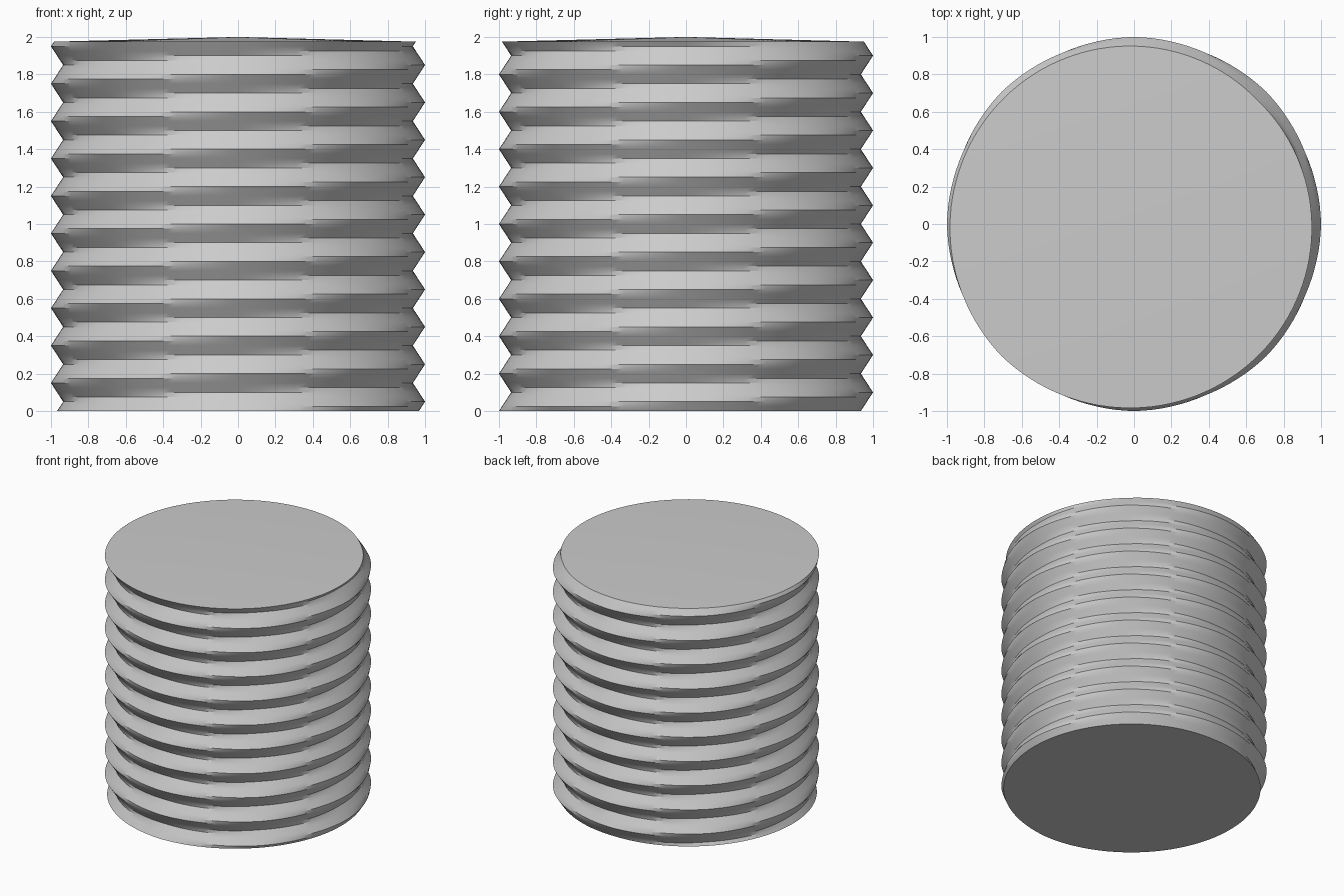
import bpy
import bmesh
import math

if "Cube" in bpy.data.objects:
    bpy.data.objects.remove(bpy.data.objects["Cube"], do_unlink=True)

SEGMENTS = 128            # columns around the rod
RINGS = 80                # rows up the rod
STEP = 0.025              # height of one row
PITCH = 0.2
ROOT, CREST = 0.935, 1.0  # thread radii


def thread_radius(angle, z):
    """Right-handed V thread: straight flanks between root and crest."""
    turn = (z - 0.05) / PITCH - angle / math.tau
    from_crest = abs(turn - round(turn)) * 2
    return CREST + (ROOT - CREST) * from_crest


# Plain grey
grey = bpy.data.materials.new("plain grey")
grey.use_nodes = True
colour = (0.6, 0.6, 0.6, 1)
grey.diffuse_color = colour
grey.node_tree.nodes["Principled BSDF"].inputs["Base Color"].default_value = colour

# Threaded side wall, ring by ring
bm = bmesh.new()
rings = []
for row in range(RINGS):
    z = row * STEP
    ring = []
    for col in range(SEGMENTS):
        a = math.tau * col / SEGMENTS
        r = thread_radius(a, z)
        ring.append(bm.verts.new((r * math.cos(a), r * math.sin(a), z)))
    rings.append(ring)
for low, high in zip(rings, rings[1:]):
    for i in range(SEGMENTS):
        j = (i + 1) % SEGMENTS
        bm.faces.new((low[i], low[j], high[j], high[i]))

# Flat base and slightly domed top
base = bm.verts.new((0, 0, 0))
top = bm.verts.new((0, 0, RINGS * STEP))
for i in range(SEGMENTS):
    j = (i + 1) % SEGMENTS
    bm.faces.new((base, rings[0][j], rings[0][i]))
    bm.faces.new((top, rings[-1][i], rings[-1][j]))

mesh = bpy.data.meshes.new("threaded_rod")
bm.to_mesh(mesh)
bm.free()
mesh.materials.append(grey)
rod = bpy.data.objects.new("threaded_rod", mesh)
bpy.context.collection.objects.link(rod)

# Smooth around the rod, sharp along crests, roots and rims
bpy.ops.object.select_all(action='DESELECT')
rod.select_set(True)
bpy.context.view_layer.objects.active = rod
bpy.ops.object.shade_smooth_by_angle(angle=math.radians(30))
